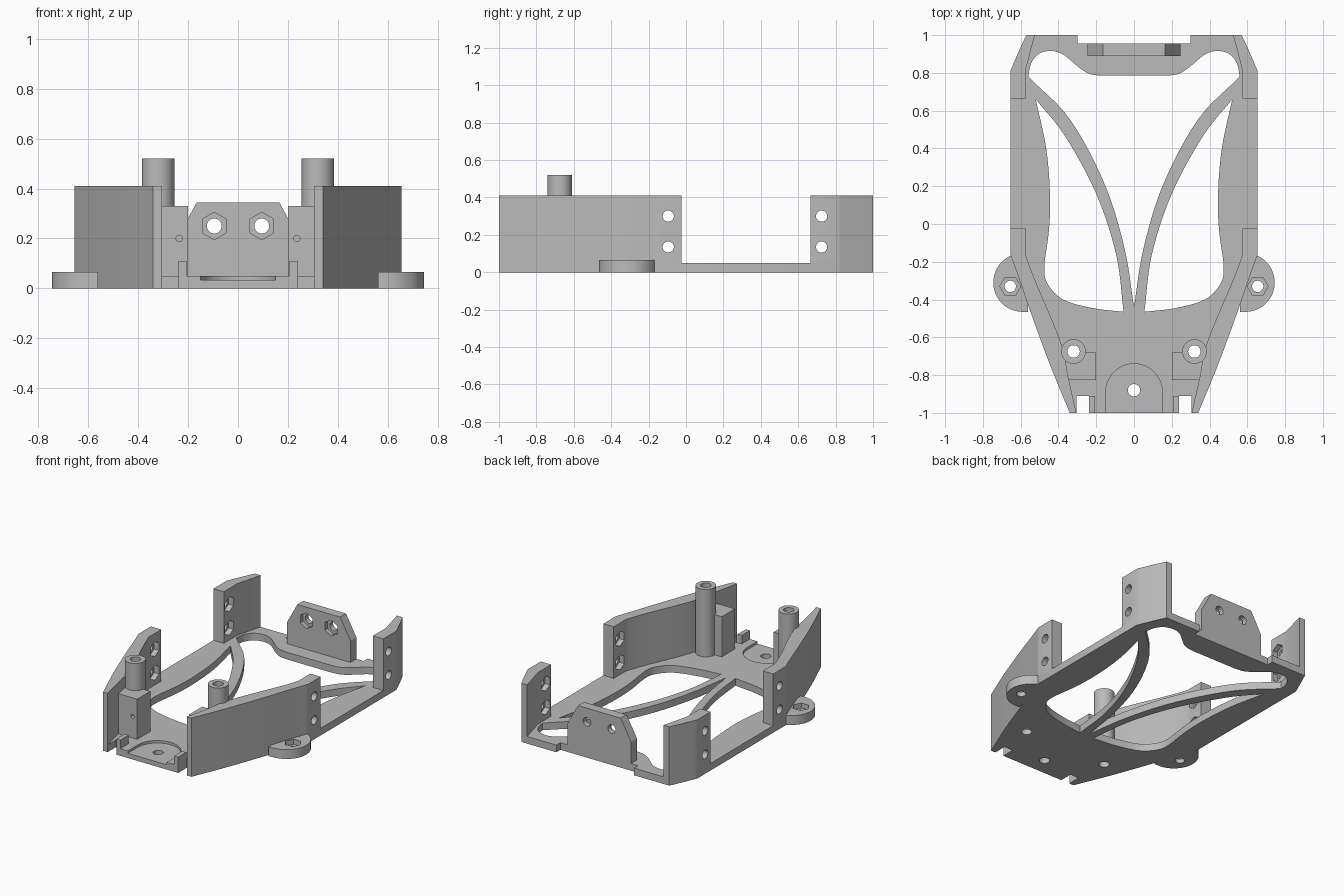
import bpy, bmesh, math
from mathutils import Vector

cube = bpy.data.objects.get("Cube")
if cube:
    bpy.data.objects.remove(cube, do_unlink=True)

grey = bpy.data.materials.new("plain grey")
grey.use_nodes = True
grey.diffuse_color = (0.5, 0.5, 0.5, 1)
grey.node_tree.nodes["Principled BSDF"].inputs["Base Color"].default_value = (0.5, 0.5, 0.5, 1)

BASE = 0.05      # plate thickness
WALL = 0.41      # wall height


def prism(name, points, lo, hi, axis="z"):
    """Extrude a flat profile from lo to hi along an axis."""
    place = {"x": lambda u, v, w: (w, u, v),
             "y": lambda u, v, w: (u, w, v),
             "z": lambda u, v, w: (u, v, w)}[axis]
    bm = bmesh.new()
    face = bm.faces.new([bm.verts.new(place(u, v, lo)) for u, v in points])
    top = bmesh.ops.extrude_face_region(bm, geom=[face])
    shift = Vector(place(0, 0, hi - lo))
    for v in top["geom"]:
        if isinstance(v, bmesh.types.BMVert):
            v.co += shift
    bmesh.ops.recalc_face_normals(bm, faces=bm.faces)
    mesh = bpy.data.meshes.new(name)
    bm.to_mesh(mesh)
    bm.free()
    mesh.materials.append(grey)
    obj = bpy.data.objects.new(name, mesh)
    bpy.context.collection.objects.link(obj)
    return obj


def ring(cx, cy, r, n=40, turn=0.0):
    return [(cx + r * math.cos(turn + math.tau * i / n),
             cy + r * math.sin(turn + math.tau * i / n)) for i in range(n)]


def rect(x0, x1, y0, y1):
    return [(x0, y0), (x1, y0), (x1, y1), (x0, y1)]


def smooth(points, steps=6):
    """Catmull-Rom curve through the points."""
    p = [Vector(q) for q in points]
    p = [2 * p[0] - p[1]] + p + [2 * p[-1] - p[-2]]
    out = []
    for a, b, c, d in zip(p, p[1:], p[2:], p[3:]):
        for i in range(steps):
            t = i / steps
            q = 0.5 * (2 * b + (c - a) * t + (2 * a - 5 * b + 4 * c - d) * t ** 2
                       + (3 * b - a - 3 * c + d) * t ** 3)
            out.append((q.x, q.y))
    return out + [tuple(points[-1])]


def flip(points):
    return [(-x, y) for x, y in reversed(points)]


def apply(obj, mod):
    bpy.context.view_layer.objects.active = obj
    bpy.ops.object.modifier_apply(modifier=mod.name)


def cut(obj, points, lo, hi, axis="z"):
    cutter = prism("cutter", points, lo, hi, axis)
    cutter.hide_render = True
    mod = obj.modifiers.new("cut", "BOOLEAN")
    mod.operation, mod.solver, mod.object = "DIFFERENCE", "EXACT", cutter
    apply(obj, mod)
    bpy.data.objects.remove(cutter, do_unlink=True)


def mirror(obj):
    mod = obj.modifiers.new("mirror", "MIRROR")
    apply(obj, mod)


# Shared outline curves of the left half
front_flank = smooth([(0.655, -0.16), (0.612, -0.28), (0.55, -0.46), (0.447, -0.74), (0.34, -1)])
back_flank = smooth([(0.57, 1), (0.605, 0.925), (0.655, 0.81)])
post_x, post_y = 0.32, -0.675

# Base plate
half = [(0.30, 0.955), (0.30, 1)] + back_flank + front_flank
base = prism("base_plate", half + flip(half), 0, BASE)

# Central opening between the struts
strut_inner = smooth([(0, -0.44), (0.05, -0.13), (0.155, 0.21), (0.34, 0.555), (0.56, 0.78)])
back_lobe = smooth([(0.56, 0.78), (0.545, 0.85), (0.505, 0.9), (0.44, 0.917), (0.38, 0.9),
                    (0.34, 0.87), (0.28, 0.82), (0.23, 0.793), (0.17, 0.785)], 4)
center = strut_inner + back_lobe[1:]
cut(base, center + flip(center)[:-1], -0.1, 0.2)

# Side openings outside the struts
strut_outer = smooth([(0.055, -0.465), (0.095, -0.16), (0.2, 0.16), (0.365, 0.465), (0.52, 0.66)])
side_edge = smooth([(0.52, 0.66), (0.465, 0.4), (0.445, 0.16), (0.45, -0.03), (0.475, -0.23),
                    (0.455, -0.32), (0.375, -0.4), (0.22, -0.445), (0.055, -0.465)])
side = strut_outer + side_edge[1:-1]
for opening in (side, flip(side)):
    cut(base, opening, -0.1, 0.2)

# Front notches, post bores, and the round-ended recess with its hole
for s in (1, -1):
    cut(base, rect(s * 0.272 - 0.033, s * 0.272 + 0.033, -1.1, -0.91), -0.1, 0.2)
    cut(base, ring(s * post_x, post_y, 0.033), -0.1, 0.2)
arch = [(0.15 * math.cos(math.pi * i / 24), -0.89 + 0.15 * math.sin(math.pi * i / 24)) for i in range(25)]
cut(base, arch + [(-0.15, -1.1), (0.15, -1.1)], 0.033, 0.2)
cut(base, ring(0, -0.88, 0.033), -0.1, 0.2)

# Upright side walls
inner = smooth([(0.305, -1), (0.345, -0.825), (0.39, -0.62), (0.527, -0.29), (0.575, -0.16)])
front_wall = prism("front_side_walls", [(0.655, -0.025)] + front_flank + inner + [(0.575, -0.025)], BASE, WALL)
back_wall = prism("back_side_walls", back_flank + [(0.655, 0.665), (0.575, 0.665), (0.575, 0.81), (0.525, 1)],
                  BASE, WALL)

# Bolt holes with hexagonal nut pockets on the inside
for wall, y in ((front_wall, -0.095), (back_wall, 0.725)):
    for z in (0.135, 0.30):
        cut(wall, ring(y, z, 0.03), 0.4, 0.8, "x")
        cut(wall, ring(y, z, 0.052, 6, math.pi / 2), 0.4, 0.612, "x")
    mirror(wall)

# Mounting ears
ear_curve = [(0.59 + 0.155 * math.sin(a), -0.31 - 0.155 * math.cos(a))
             for a in (math.pi * i / 32 for i in range(33))]
ear = prism("mounting_ears", [(0.56, -0.465)] + ear_curve + [(0.58, -0.155)], 0, 0.065)
cut(ear, ring(0.655, -0.33, 0.03), -0.1, 0.2)
cut(ear, ring(0.655, -0.33, 0.055, 6), 0.03, 0.2)
mirror(ear)

# Hollow posts
post = prism("posts", ring(post_x, post_y, 0.065), BASE, 0.52)
cut(post, ring(post_x, post_y, 0.033), 0, 0.6)
mirror(post)

# Blocks bracing the posts
block = prism("post_blocks", [(0.2, -0.825), (0.36, -0.825), (0.385, -0.68), (0.2, -0.68)], BASE, 0.33)
cut(block, ring(post_x, post_y, 0.05), 0, 0.6)
cut(block, ring(0.235, 0.2, 0.013, 20), -0.9, -0.75, "y")
mirror(block)

# Small front tabs
tab = prism("front_tabs", rect(0.207, 0.239, -1, -0.91), BASE, 0.11)
mirror(tab)

# Back plate with two bolt holes
edge = [(0.245, BASE), (0.245, 0.2), (0.165, 0.345)]
plate = prism("back_plate", edge + flip(edge), 0.89, 0.955, "y")
for x in (0.095, -0.095):
    cut(plate, ring(x, 0.25, 0.03), 0.8, 1.1, "y")
    cut(plate, ring(x, 0.25, 0.055, 6, math.pi / 2), 0.8, 0.92, "y")

# Smooth the curves, keep the edges crisp
parts = [base, front_wall, back_wall, ear, post, block, tab, plate]
bpy.ops.object.select_all(action="DESELECT")
for part in parts:
    part.select_set(True)
bpy.context.view_layer.objects.active = base
bpy.ops.object.shade_smooth_by_angle(angle=math.radians(25))
